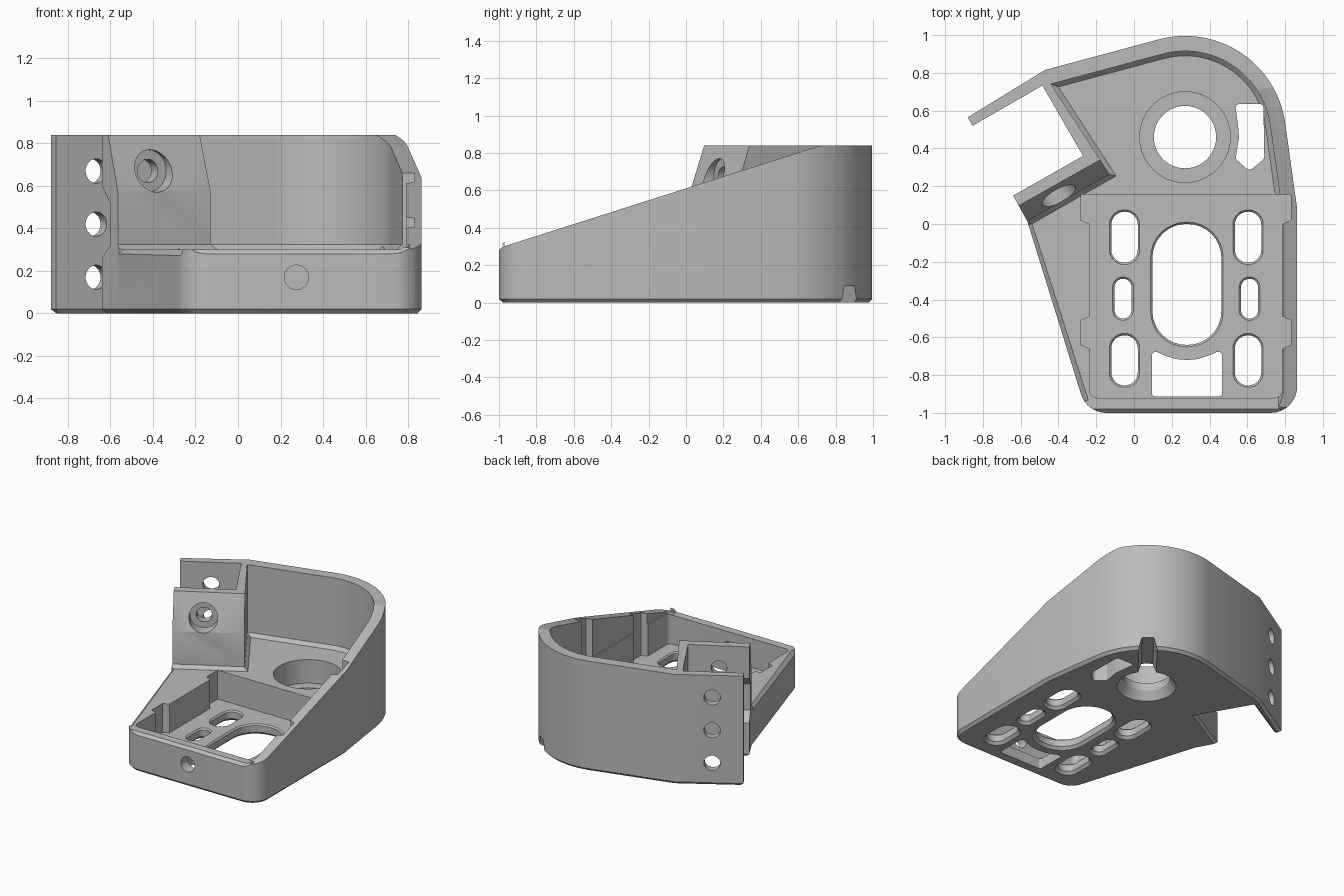
import bpy, bmesh
from math import sin, cos, tan, atan2, pi, radians
from mathutils import Vector, Matrix

cube = bpy.data.objects.get("Cube")
if cube:
    bpy.data.objects.remove(cube)

grey = bpy.data.materials.new("satin grey")
grey.use_nodes = True
colour = (0.5, 0.5, 0.5, 1)
grey.diffuse_color = colour
grey.node_tree.nodes["Principled BSDF"].inputs["Base Color"].default_value = colour


def rounded(corners, steps=8):
    """Polygon from (x, y[, radius]) corners, with arcs where a radius is given."""
    out = []
    for i, c in enumerate(corners):
        p = Vector(c[:2])
        r = c[2] if len(c) > 2 else 0
        if not r:
            out.append(p)
            continue
        a = (Vector(corners[i - 1][:2]) - p).normalized()
        b = (Vector(corners[(i + 1) % len(corners)][:2]) - p).normalized()
        half = a.angle(b) / 2
        mid = p + (a + b).normalized() * r / sin(half)
        s = p + a * r / tan(half) - mid
        e = p + b * r / tan(half) - mid
        start = atan2(s.y, s.x)
        sweep = (atan2(e.y, e.x) - start + pi) % (2 * pi) - pi
        n = steps * 4 if r > 0.3 else steps
        for k in range(n + 1):
            t = start + sweep * k / n
            out.append(mid + r * Vector((cos(t), sin(t))))
    return out


def finish(name, bm):
    bmesh.ops.recalc_face_normals(bm, faces=bm.faces)
    me = bpy.data.meshes.new(name)
    bm.to_mesh(me)
    bm.free()
    me.materials.append(grey)
    ob = bpy.data.objects.new(name, me)
    bpy.context.collection.objects.link(ob)
    return ob


def loft(name, rings, chamfer=0):
    """Solid through equal rings; chamfer narrows the first (lowest) face."""
    bm = bmesh.new()
    rows = [[bm.verts.new(p) for p in ring] for ring in rings]
    low = bm.faces.new(rows[0])
    bm.faces.new(rows[-1])
    n = len(rows[0])
    for a, b in zip(rows, rows[1:]):
        for i in range(n):
            j = (i + 1) % n
            bm.faces.new((a[i], a[j], b[j], b[i]))
    bmesh.ops.recalc_face_normals(bm, faces=bm.faces)
    if chamfer:
        bmesh.ops.inset_region(bm, faces=[low], thickness=chamfer,
                               use_even_offset=True, use_boundary=True)
        for v in low.verts:
            v.co.z -= chamfer
    return finish(name, bm)


def at(points, z):
    return [(p[0], p[1], z) for p in points]


def prism(name, points, z0, z1, chamfer=0):
    return loft(name, [at(points, z0 + chamfer), at(points, z1)], chamfer)


def bar(name, profile, origin, across, along, s0, s1):
    """Profile of (across, height) points swept along a level direction."""
    o, n, u = Vector(origin), Vector(across).normalized(), Vector(along).normalized()
    return loft(name, [[(*(o + n * d + u * s), z) for d, z in profile] for s in (s0, s1)])


def rod(name, start, end, r0, r1=None):
    a, b = Vector(start), Vector(end)
    bm = bmesh.new()
    turn = (b - a).to_track_quat('Z', 'Y').to_matrix().to_4x4()
    bmesh.ops.create_cone(bm, cap_ends=True, segments=48, radius1=r0,
                          radius2=r0 if r1 is None else r1, depth=(b - a).length,
                          matrix=Matrix.Translation((a + b) / 2) @ turn)
    return finish(name, bm)


def slot(name, x, y, w, l):
    """Round-ended slot through the pocket floor, eased on both sides."""
    def ring(grow, z):
        a, b = w / 2 + grow, l / 2 + grow
        r = a * 0.98
        return at(rounded([(x - a, y - b, r), (x + a, y - b, r),
                           (x + a, y + b, r), (x - a, y + b, r)]), z)
    return loft(name, [ring(0.03, -0.01), ring(0, 0.02), ring(0, 0.07), ring(0.02, 0.09)])


# Solid body with the side flange
outline = rounded([(-0.25, -1, 0.14), (0.864, -1, 0.14), (0.864, 0.08), (0.716, 1.134, 0.535),
                   (-0.47, 0.816), (-0.88, 0.565), (-0.855, 0.52), (-0.485, 0.733),
                   (-0.27, 0.36), (-0.64, 0.15), (-0.565, 0.015)])
body = prism("bracket_body", outline, 0, 0.84, 0.02)
cuts = []

# Open space above the shelf, inside the curved wall
chamber = rounded([(0.95, -1.2), (0.95, -0.97), (0.79, -0.97), (0.79, 0.03),
                   (0.649, 1.033, 0.455), (-0.44, 0.741), (-0.13, 0.263),
                   (-1, -0.232), (-1, -1.2)])
cuts.append(prism("chamber_cut", chamber, 0.3, 1, 0.025))

# Sloping top of the right wall
cuts.append(bar("slope_cut", [(-0.97, 0.302), (0.782, 0.86), (0.782, 1.1), (-0.97, 1.1)],
                (0, 0), (0, 1), (1, 0), 0.3, 1.1))

# Rectangular pocket with side notches
pocket = rounded([(-0.235, -0.92, 0.04), (0.785, -0.92, 0.04), (0.785, -0.66), (0.83, -0.64),
                  (0.83, -0.51), (0.785, -0.49), (0.785, 0), (0.83, 0.02), (0.83, 0.155),
                  (-0.28, 0.155), (-0.28, 0.02), (-0.235, 0), (-0.235, -0.49),
                  (-0.28, -0.51), (-0.28, -0.64), (-0.235, -0.66)])
cuts.append(prism("pocket_cut", pocket, 0.08, 1.2))

# Screw block: sloping front and clip groove at the back
n, u, corner = (0.49, -0.87), (0.87, 0.49), (-0.64, 0.15)
cuts.append(bar("block_slope_cut", [(0.155, 0.57), (0.05, 0.87), (0.4, 0.87), (0.4, 0.57)],
                corner, n, u, -0.2, 0.6))
cuts.append(bar("block_groove_cut", [(-0.05, 0.26), (0, 0.26), (0.08, 0.32), (0.08, 0.52),
                                     (0, 0.6), (-0.05, 0.6)], corner, n, u, -0.1, 0.42))

# Eased front and left top edges
cuts.append(bar("front_edge_cut", [(-1.02, 0.26), (-0.97, 0.31), (-1.02, 0.31)],
                (0, 0), (0, 1), (1, 0), -0.3, 1))
cuts.append(bar("left_edge_cut", [(0.02, 0.26), (-0.03, 0.31), (0.02, 0.31)],
                (-0.565, 0.015), (-0.953, -0.304), (0.304, -0.953), 0.02, 1))

# Screw holes through flange, block and front wall
axis = Vector((*n, 0)).normalized()
for z in (0.17, 0.42, 0.67):
    p = Vector((-0.685, 0.66, z))
    cuts.append(rod("flange_hole_cut", p - axis * 0.1, p + axis * 0.1, 0.057))
cuts.append(rod("block_hole_cut", p + axis * 0.4, p + axis * 0.75, 0.055))
cuts.append(rod("block_counterbore_cut", p + axis * 0.53, p + axis * 0.76, 0.1))
cuts.append(rod("front_hole_cut", (0.275, -1.1, 0.17), (0.275, -0.85, 0.17), 0.057))

# Stepped bore with a flared underside and a cable channel to the back
cuts.append(rod("bore_cut", (0.27, 0.46, -0.05), (0.27, 0.46, 0.5), 0.165))
cuts.append(rod("bore_step_cut", (0.27, 0.46, 0.12), (0.27, 0.46, 0.6), 0.24))
cuts.append(rod("bore_flare_cut", (0.27, 0.46, -0.01), (0.27, 0.46, 0.07), 0.215, 0.16))
t = radians(51)
cuts.append(bar("channel_cut", [(-0.07, -0.02), (0.07, -0.02), (0.042, 0.09), (-0.042, 0.09)],
                (0.27, 0.46), (-sin(t), cos(t)), (cos(t), sin(t)), 0.08, 0.7))

# Floor slots, mirrored about the centre line
for side in (-1, 1):
    for dx, y, w, l in ((0.327, -0.07, 0.14, 0.27), (0.335, -0.395, 0.09, 0.21),
                        (0.327, -0.722, 0.14, 0.265)):
        cuts.append(slot("slot_cut", 0.277 + side * dx, y, w, l))
cuts.append(slot("centre_slot_cut", 0.28, -0.32, 0.365, 0.64))
window = rounded([(0.095, -0.912, 0.015), (0.466, -0.912, 0.015), (0.466, -0.665, 0.02),
                  (0.4, -0.695), (0.34, -0.715), (0.28, -0.72), (0.22, -0.715),
                  (0.16, -0.695), (0.095, -0.665, 0.02)])
cuts.append(prism("front_window_cut", window, -0.05, 0.2))
kidney = rounded([(0.535, 0.635, 0.02), (0.685, 0.635, 0.02), (0.69, 0.345, 0.03),
                  (0.61, 0.28, 0.03), (0.538, 0.345, 0.02), (0.556, 0.46), (0.55, 0.53)])
cuts.append(prism("kidney_slot_cut", kidney, -0.05, 0.6))

# Carve the body and discard the cutters
bpy.ops.object.select_all(action='DESELECT')
body.select_set(True)
bpy.context.view_layer.objects.active = body
for c in cuts:
    c.hide_render = True
    mod = body.modifiers.new(c.name, 'BOOLEAN')
    mod.operation, mod.solver, mod.object = 'DIFFERENCE', 'EXACT', c
    bpy.ops.object.modifier_apply(modifier=mod.name)
    bpy.data.objects.remove(c)
bpy.ops.object.shade_smooth_by_angle(angle=radians(30))
